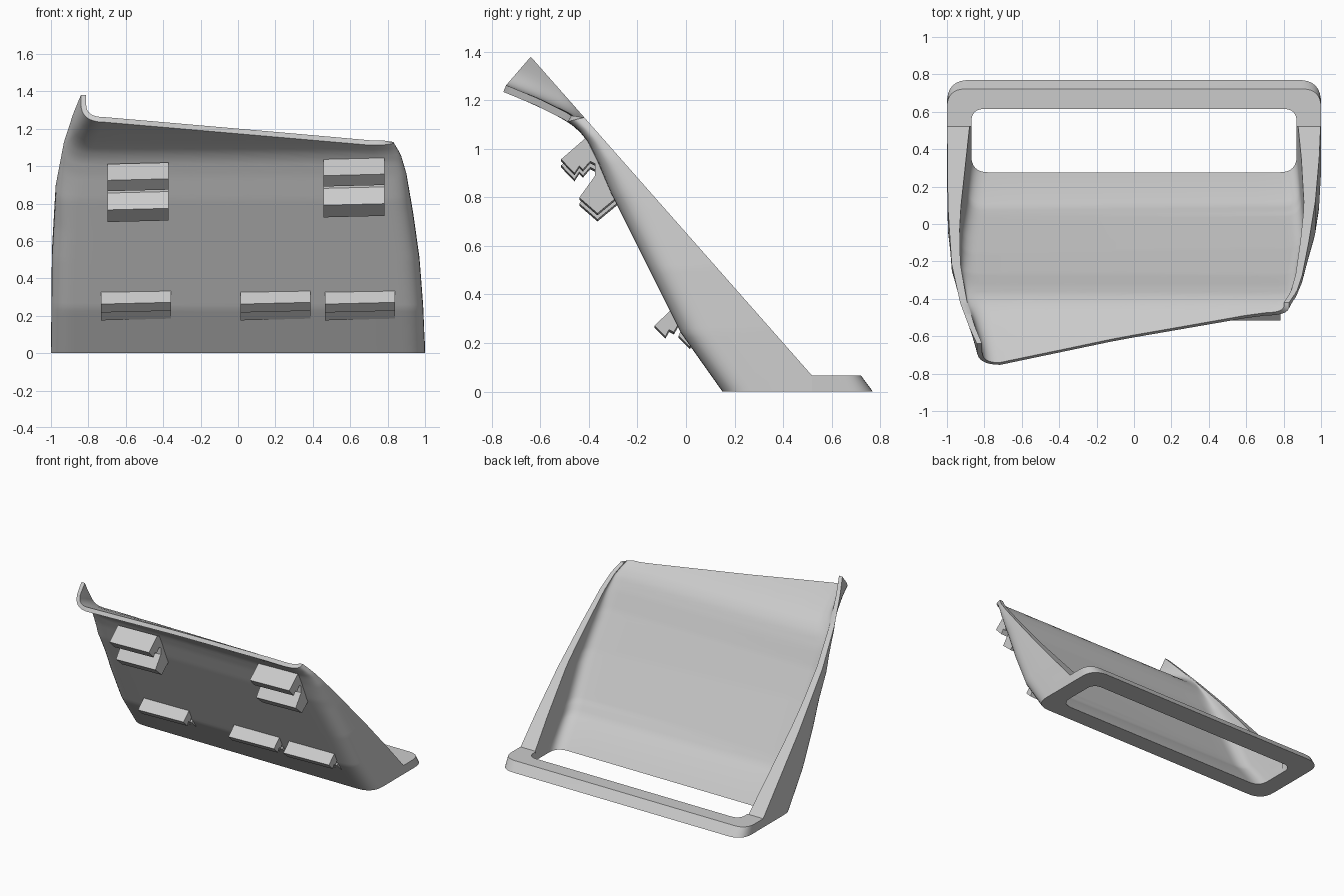
import bpy, bmesh, math
from mathutils import Vector

cube = bpy.data.objects.get("Cube")
if cube:
    bpy.data.objects.remove(cube)

grey = bpy.data.materials.new("light grey plastic")
grey.use_nodes = True
grey.diffuse_color = (0.6, 0.6, 0.6, 1)
grey.node_tree.nodes["Principled BSDF"].inputs["Base Color"].default_value = grey.diffuse_color


def table(points, v):
    """Piecewise linear lookup."""
    for (a, fa), (b, fb) in zip(points, points[1:]):
        if v <= b:
            return fa + (fb - fa) * (v - a) / (b - a)
    return points[-1][1]


def finish(name, bm, angle=35):
    bmesh.ops.remove_doubles(bm, verts=bm.verts, dist=1e-5)
    bmesh.ops.recalc_face_normals(bm, faces=bm.faces)
    mesh = bpy.data.meshes.new(name)
    bm.to_mesh(mesh)
    bm.free()
    mesh.materials.append(grey)
    ob = bpy.data.objects.new(name, mesh)
    bpy.context.scene.collection.objects.link(ob)
    bpy.ops.object.select_all(action='DESELECT')
    ob.select_set(True)
    bpy.context.view_layer.objects.active = ob
    bpy.ops.object.shade_smooth_by_angle(angle=math.radians(angle))
    return ob


def skin(bm, rows):
    """Quads between consecutive rows of points."""
    grid = [[bm.verts.new(p) for p in row] for row in rows]
    for r0, r1 in zip(grid, grid[1:]):
        for i in range(len(r0) - 1):
            bm.faces.new((r0[i], r0[i + 1], r1[i + 1], r1[i]))


def bend(a, c, b, n=8):
    """Rounded corner from a to b around control point c."""
    return [a * (1 - s) ** 2 + c * 2 * s * (1 - s) + b * s * s
            for s in (i / n for i in range(n + 1))]


# Shell tables: front profile (z, y), half widths and thicknesses by level
FRONT = [(0, .15), (.24, -.02), (.43, -.115), (.82, -.31), (.95, -.365), (1.03, -.405),
         (1.08, -.445), (1.12, -.5), (1.18, -.62), (1.24, -.765)]
WIDE_L = [(0, 1), (.4, .995), (.65, .975), (.82, .93), (.93, .88), (1, .84)]
WIDE_R = [(0, 1), (.22, .99), (.45, .97), (.67, .935), (.85, .9), (.94, .87), (1, .83)]
PANEL = [(0, .155), (.15, .085), (.5, .055), (1, .03)]
WALL = [(0, .13), (.05, .12), (.5, .055), (1, .028)]
BAR_H, BAR_Y, BEND_T = .065, .52, .05


def front_point(x, z, t, inner):
    y = table(FRONT, z)
    if inner:
        slope = (table(FRONT, z + .03) - table(FRONT, max(z - .03, 0))) / (z + .03 - max(z - .03, 0))
        slope = slope if z < 1.2 else -2.4
        n = Vector((1, -slope)).normalized() * table(PANEL, t)
        y, z = y + n.x, z + n.y * min(1, t * 5)
    return Vector((x, y, z))


def side(sign, t, inner):
    """Panel end to rear rim on one side."""
    wide, top_front, top_rim = (WIDE_R, 1.112, 1.13) if sign > 0 else (WIDE_L, 1.235, 1.38)
    x = table(wide, t) - (table(WALL, t) if inner else 0)
    r = .09 if inner else .125
    if t < BEND_T:
        rim = Vector((sign * x, BAR_Y, BAR_H * t / BEND_T))
    else:
        z = BAR_H + (top_rim - BAR_H) * (t - BEND_T) / (1 - BEND_T)
        rim = Vector((sign * x, BAR_Y - (z - BAR_H) * .882, z))
    z = top_front * t
    a = front_point(sign * (x - r), z, t, inner)
    c = front_point(sign * x, z, t, inner)
    b = c.lerp(rim, min(.7, r / max((rim - c).length, .01)))
    return bend(a, c, b) + [b.lerp(rim, .5), rim], z


def section(t, inner):
    right, zr = side(1, t, inner)
    left, zl = side(-1, t, inner)
    xr, xl = right[0].x, left[0].x
    mid = [front_point(xr + (xl - xr) * s, zr + (zl - zr) * s, t, inner)
           for s in (i / 12 for i in range(1, 12))]
    return right[::-1] + mid + left


# Leaning tray shell: outer and inner skins joined along every edge
LEVELS = [i / 60 for i in range(61)]
outer = [section(t, False) for t in LEVELS]
inner = [section(t, True) for t in LEVELS]
bm = bmesh.new()
skin(bm, outer)
skin(bm, inner)
for k in (0, -1):
    skin(bm, [outer[k], inner[k]])
    skin(bm, [[row[k] for row in outer], [row[k] for row in inner]])
finish("tray_shell", bm)


# Rear base bar: U-shaped band with a sloped back face
def u_path(x, y, r, z):
    def corner(s):
        return bend(Vector((s * x, y - r, z)), Vector((s * x, y, z)), Vector((s * (x - r), y, z)))
    return ([Vector((x, BAR_Y, z))] + corner(1) + corner(-1)[::-1] + [Vector((-x, BAR_Y, z))])


ring = [u_path(1, .77, .12, 0), u_path(1, .722, .1, BAR_H),
        u_path(.87, .615, .07, BAR_H), u_path(.87, .615, .07, 0)]
bm = bmesh.new()
skin(bm, ring + [ring[0]])
finish("rear_base_bar", bm, 25)

# Gripping clips on the front: jagged jaw profile (y, z) extruded across
UPPER = [(-.36, 1.0), (-.415, 1.03), (-.515, .943), (-.46, .885), (-.44, .915), (-.425, .9),
         (-.395, .935), (-.375, .925), (-.375, .875), (-.44, .785), (-.365, .72), (-.28, .79)]
LOWER = [(-.03, .31), (-.06, .333), (-.13, .267), (-.085, .222), (-.07, .25), (-.05, .24),
         (-.03, .275), (-.02, .25), (-.03, .225), (.015, .18), (.04, .205)]


def clip(name, profile, x, width, dz):
    bm = bmesh.new()
    face = bm.faces.new([bm.verts.new((-width / 2, y, z)) for y, z in profile])
    ext = bmesh.ops.extrude_face_region(bm, geom=[face])
    moved = [v for v in ext["geom"] if isinstance(v, bmesh.types.BMVert)]
    bmesh.ops.translate(bm, verts=moved, vec=(width, 0, 0))
    for v in bm.verts:
        v.co.z += dz + v.co.x * .025
        v.co.x += x
    finish(name, bm, 10)


clip("upper_right_clip", UPPER, -.535, .325, -.015)
clip("upper_left_clip", UPPER, .62, .325, .01)
for name, x in (("right", -.545), ("middle", .2), ("left", .652)):
    clip("lower_" + name + "_clip", LOWER, x, .375, 0)
